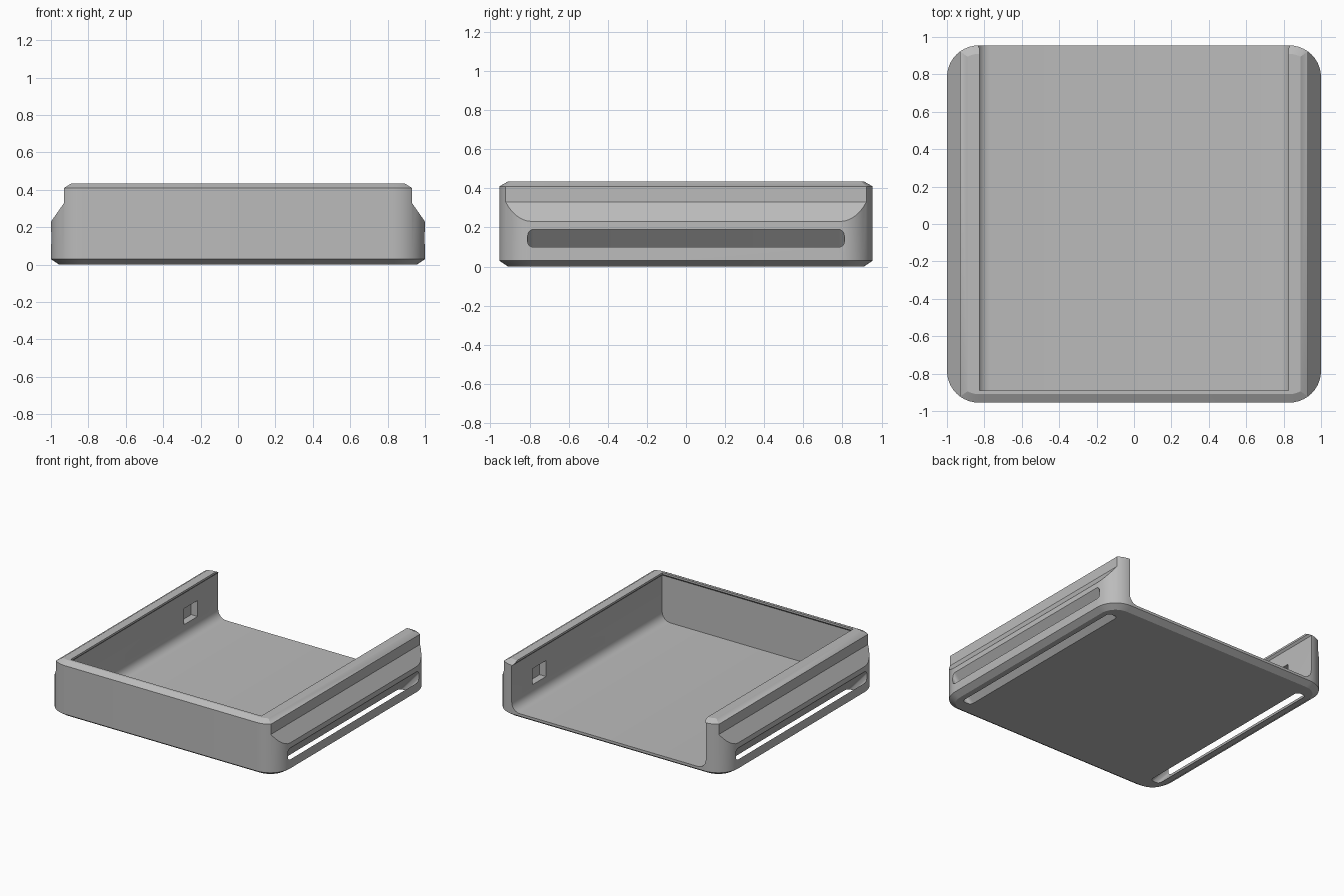
import bpy, bmesh
from math import sin, cos, pi

if "Cube" in bpy.data.objects:
    bpy.data.objects.remove(bpy.data.objects["Cube"])

grey = bpy.data.materials.new("plain grey")
grey.use_nodes = True
GREY = (0.5, 0.5, 0.5, 1)
grey.diffuse_color = GREY
grey.node_tree.nodes["Principled BSDF"].inputs["Base Color"].default_value = GREY


def rounded(hx, hy, r, n=10):
    """Outline of a rounded rectangle, counter-clockwise."""
    points = []
    for k, (sx, sy) in enumerate([(1, 1), (-1, 1), (-1, -1), (1, -1)]):
        for i in range(n + 1):
            a = (k + i / n) * pi / 2
            points.append((sx * (hx - r) + r * cos(a), sy * (hy - r) + r * sin(a)))
    return points


def loft(name, loops):
    """Closed solid through a row of matching 3D loops."""
    bm = bmesh.new()
    rings = [[bm.verts.new(p) for p in loop] for loop in loops]
    for a, b in zip(rings, rings[1:]):
        for i in range(len(a)):
            j = (i + 1) % len(a)
            bm.faces.new((a[i], a[j], b[j], b[i]))
    bm.faces.new(rings[0][::-1])
    bm.faces.new(rings[-1])
    bmesh.ops.recalc_face_normals(bm, faces=bm.faces)
    mesh = bpy.data.meshes.new(name)
    bm.to_mesh(mesh)
    bm.free()
    mesh.materials.append(grey)
    obj = bpy.data.objects.new(name, mesh)
    bpy.context.collection.objects.link(obj)
    return obj


def cut(obj, cutter):
    """Subtract the cutter, then throw it away."""
    mod = obj.modifiers.new("cut", 'BOOLEAN')
    mod.operation, mod.solver, mod.object = 'DIFFERENCE', 'EXACT', cutter
    bpy.context.view_layer.objects.active = obj
    bpy.ops.object.modifier_apply(modifier=mod.name)
    bpy.data.objects.remove(cutter)


# Rounded block with chamfered top and bottom rims
HX, HY, R, RIM, TOP = 1.0, 0.955, 0.17, 0.045, 0.435
tray = loft("tray", [
    [(x, y, z) for x, y in rounded(HX - d, HY - d, R - d)]
    for z, d in [(0, RIM), (0.03, 0), (0.41, 0), (TOP, RIM)]])

# Cavity open to the back: filleted floor sides and a small lip at the top
FLOOR, WALL, FILLET = 0.05, 0.84, 0.07
FRONT, LIP = -0.905, 0.015
levels = []
for i in range(7):
    a = i / 6 * pi / 2
    levels.append((FLOOR + FILLET * (1 - cos(a)), WALL - FILLET * (1 - sin(a)), FRONT))
levels += [(0.405, WALL, FRONT), (0.42, WALL - LIP, FRONT + LIP), (0.5, WALL - LIP, FRONT + LIP)]
cut(tray, loft("cavity", [
    [(-w, f, z), (w, f, z), (w, 1.2, z), (-w, 1.2, z)] for z, w, f in levels]))

# Sloped shoulder, strap slot and pocket on each side
shoulder = [(1.035, 0.18), (0.93, 0.33), (0.93, 0.41), (0.866, 0.45), (1.2, 0.45), (1.2, 0.18)]
slot = rounded(0.81, 0.045, 0.03, 5)
pocket = [(0.53, 0.16), (0.70, 0.16), (0.70, 0.285), (0.53, 0.285)]
for s in (1, -1):
    cut(tray, loft("shoulder", [[(s * x, y, z) for x, z in shoulder] for y in (-1.1, 1.1)]))
    cut(tray, loft("slot", [
        [(s * x, y, 0.145 + z + 1.12 * (x - 1)) for y, z in slot] for x in (0.75, 1.06)]))
    cut(tray, loft("pocket", [[(s * x, y, z) for y, z in pocket] for x in (0.8, 0.895)]))

# Smooth curved walls, crisp edges
bpy.ops.object.select_all(action='DESELECT')
tray.select_set(True)
bpy.context.view_layer.objects.active = tray
bpy.ops.object.shade_smooth_by_angle(angle=pi / 7)
